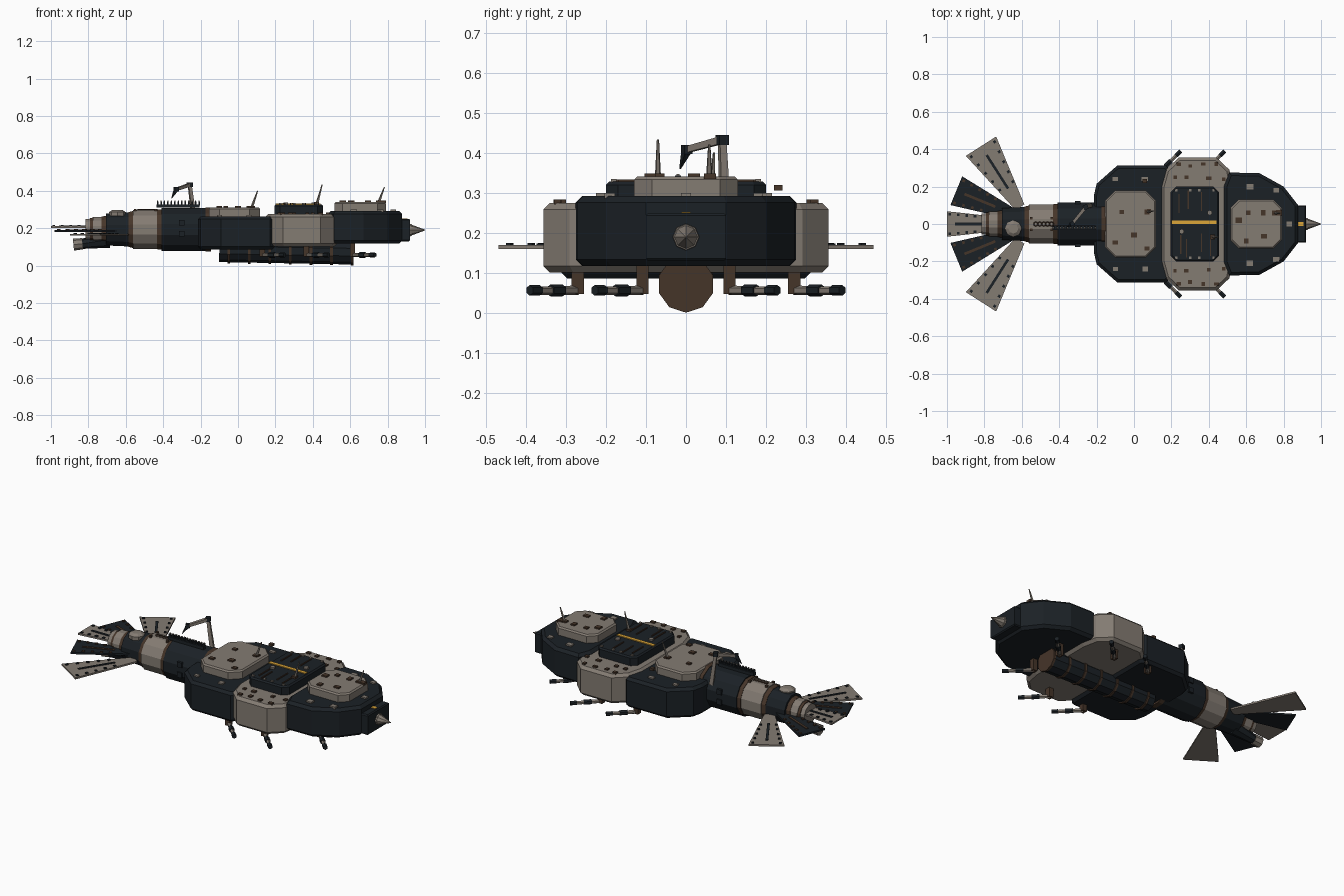
import bpy, bmesh, math, random
from mathutils import Vector, Matrix

if "Cube" in bpy.data.objects:
    bpy.data.objects.remove(bpy.data.objects["Cube"])
random.seed(4)

def mat(name, c):
    m = bpy.data.materials.new(name)
    m.diffuse_color = (*c, 1)
    m.use_nodes = True
    m.node_tree.nodes["Principled BSDF"].inputs["Base Color"].default_value = m.diffuse_color
    return m
DARK = mat("dark_armour", (0.011, 0.015, 0.019))
TAN = mat("tan_armour", (0.23, 0.20, 0.17))
BROWN = mat("brown_metal", (0.06, 0.035, 0.022))
GOLD = mat("gold_stripe", (0.72, 0.38, 0.04))

def finish(name, bm, m):
    bmesh.ops.recalc_face_normals(bm, faces=bm.faces)
    me = bpy.data.meshes.new(name)
    bm.to_mesh(me)
    bm.free()
    me.materials.append(m)
    ob = bpy.data.objects.new(name, me)
    bpy.context.collection.objects.link(ob)
    return ob

def prism(name, half, z0, z1, m, bev=0.0):
    """Upright slab from half an outline mirrored over y = 0, with chamfered rims."""
    pts = half + [(x, -y) for x, y in reversed(half)]
    return slab(name, pts, z0, z1, m, bev)

def slab(name, pts, z0, z1, m, bev=0.0):
    bm = bmesh.new()
    f = bm.faces.new([bm.verts.new((x, y, z0)) for x, y in pts])
    r = bmesh.ops.extrude_face_region(bm, geom=[f], use_keep_orig=True)
    for v in r["geom"]:
        if isinstance(v, bmesh.types.BMVert):
            v.co.z = z1
    bmesh.ops.recalc_face_normals(bm, faces=bm.faces)
    if bev:
        rim = [e for e in bm.edges if abs(e.verts[0].co.z - e.verts[1].co.z) < 1e-6]
        bmesh.ops.bevel(bm, geom=rim, offset=bev, segments=1, affect='EDGES')
    return finish(name, bm, m)

def add_rod(bm, a, b, r0, r1, n, spin=0.0):
    a, b = Vector(a), Vector(b)
    d = b - a
    M = Matrix.Translation((a + b) / 2) @ d.to_track_quat('Z', 'Y').to_matrix().to_4x4() @ Matrix.Rotation(spin, 4, 'Z')
    bmesh.ops.create_cone(bm, cap_ends=True, segments=n, radius1=r0, radius2=r1, depth=d.length, matrix=M)

def rod(name, a, b, r0, r1, n, m, spin=0.0):
    bm = bmesh.new()
    add_rod(bm, a, b, r0, r1, n, spin)
    return finish(name, bm, m)

def boxes(name, items, m):
    """Many boxes in one object: (centre, size, turn about z)."""
    bm = bmesh.new()
    for c, s, t in items:
        bmesh.ops.create_cube(bm, size=1, matrix=Matrix.Translation(c) @ Matrix.Rotation(t, 4, 'Z') @ Matrix.Diagonal((*s, 1)))
    return finish(name, bm, m)

def octo(x0, x1, hy, c):
    return [(x0, hy - c), (x0 + c, hy), (x1 - c, hy), (x1, hy - c)]

# Three overlapping body hulls
prism("rear_hull", [(-.215, .15), (-.2, .215), (-.09, .312), (.17, .312), (.2, .28)], .087, .263, DARK, .015)
prism("middle_hull", [(.145, .2), (.17, .29), (.24, .356), (.44, .356), (.51, .29), (.53, .2)], .102, .275, TAN, .016)
prism("front_hull", [(.48, .2), (.51, .275), (.67, .272), (.8, .2), (.878, .1)], .118, .292, DARK, .016)

# Raised deck plates
prism("rear_deck", octo(-.155, .117, .18, .055), .25, .312, TAN, .008)
prism("middle_deck", octo(.195, .455, .2, .03), .26, .328, DARK, .008)
prism("front_deck", octo(.515, .79, .13, .045), .28, .341, TAN, .008)
boxes("deck_stripe", [((.32, .01, .33), (.24, .02, .006), 0)], GOLD)

# Nose block and spike
prism("nose_block", [(.85, .1), (.92, .1)], .13, .25, DARK, .006)
rod("nose_collar", (.915, 0, .19), (.928, 0, .19), .034, .032, 8, TAN)
rod("nose_spike", (.925, 0, .19), (1, 0, .19), .03, .002, 8, TAN)
boxes("nose_marker", [((.89, 0, .25), (.03, .022, .005), 0)], GOLD)

# Belly tube with rings
rod("belly_tube", (-.1, 0, .083), (.61, 0, .072), .064, .066, 10, DARK)
bm = bmesh.new()
for i in range(7):
    x = -.05 + i * .11
    add_rod(bm, (x - .007, 0, .082 - i * .0016), (x + .007, 0, .082 - i * .0016), .071, .071, 10)
finish("belly_rings", bm, BROWN)

# Tail body: stepped drums and rings along x
for n, x0, x1, r0, r1, m in [
        ("tail_root_ring", -.175, -.145, .121, .121, BROWN), ("tail_drum_front", -.41, -.15, .118, .118, DARK),
        ("tail_ring_a", -.432, -.408, .109, .112, BROWN), ("tail_drum_tan", -.562, -.428, .107, .107, TAN),
        ("tail_ring_b", -.585, -.56, .096, .103, BROWN), ("tail_drum_rear", -.705, -.582, .088, .094, DARK),
        ("tail_ring_c", -.73, -.7, .072, .076, BROWN), ("tail_neck", -.775, -.728, .07, .07, TAN),
        ("tail_ring_d", -.79, -.772, .064, .066, BROWN), ("tail_end", -.815, -.788, .058, .06, TAN)]:
    rod(n, (x0, 0, .193), (x1, 0, .193), r0, r1, 12, m, math.pi / 12)
rod("tail_pod", (-.84, 0, .115), (-.69, 0, .14), .026, .045, 8, DARK)
rod("tail_pod_nozzle", (-.88, 0, .112), (-.832, 0, .117), .032, .03, 8, TAN)
rod("tail_turret", (-.645, -.025, .265), (-.645, -.025, .286), .045, .045, 8, TAN)
rod("tail_turret_cap", (-.645, -.025, .286), (-.645, -.025, .298), .045, .026, 8, TAN)

# Fan of tail fins with slots and bolts
def fin(name, p, q, w0, w1, z, m, trim):
    p, q = Vector(p), Vector(q)
    d = (q - p).normalized()
    s = Vector((-d.y, d.x))
    slab(name, [tuple(v) for v in (p + s * w0, q + s * w1, q - s * w1, p - s * w0)], z - .005, z + .005, m)
    mid, ang = p.lerp(q, .58), math.atan2(d.y, d.x)
    items = [((mid.x, mid.y, z + .006), ((q - p).length * .55, .014, .005), ang)]
    for t in (.35, .5, .65, .8, .95):
        w = (w0 + (w1 - w0) * t) * .8
        items += [((*(p.lerp(q, t) + s * w * k), z + .007), (.014, .014, .007), ang) for k in (-1, 1)]
    boxes(name + "_trim", items, trim)
for side, k in (("left", 1), ("right", -1)):
    fin("outer_fin_" + side, (-.61, .09 * k), (-.818, .416 * k), .028, .096, .165, TAN, DARK)
    fin("inner_fin_" + side, (-.65, .055 * k), (-.95, .178 * k), .03, .083, .185, DARK, BROWN)
fin("centre_fin", (-.7, 0), (-1, 0), .035, .068, .206, TAN, DARK)

# Top rail with teeth, and chain links behind it
boxes("top_rail", [((-.32, -.02, .319), (.23, .022, .018), 0)] +
      [((-.43 + i * .0185, -.02, .333), (.008, .016, .022), 0) for i in range(13)], DARK)
boxes("top_rail_studs", [((-.43 + i * .0185, -.02, .345), (.006, .008, .004), 0) for i in range(13)], TAN)
for i in range(5):
    bpy.ops.mesh.primitive_torus_add(major_segments=8, minor_segments=4, major_radius=.011, minor_radius=.003,
                                     location=(-.525 + i * .021, 0, .299))
    bpy.context.object.name = "chain_link"
    bpy.context.object.data.materials.append(BROWN)

# Folding crane
shoulder, elbow, tip = (-.258, .09, .432), (-.33, .002, .408), (-.355, -.015, .36)
rod("crane_column", (-.235, .098, .25), shoulder, .016, .012, 4, TAN, math.pi / 4)
rod("crane_arm", shoulder, elbow, .013, .011, 4, TAN, math.pi / 4)
rod("crane_hook", elbow, tip, .014, .002, 4, DARK, math.pi / 4)
boxes("crane_joints", [(shoulder, (.026, .026, .024), .4), (elbow, (.022, .022, .022), .4)], DARK)

# Masts on the decks
for n, a, b in [("rear_mast", (.07, .065, .3), (.105, .07, .4)), ("middle_mast", (.42, -.07, .32), (.45, -.07, .433)),
                ("front_mast", (.75, .058, .33), (.783, .058, .42))]:
    rod(n, a, b, .009, .003, 5, TAN)
    boxes(n + "_foot", [((a[0], a[1], a[2] + .012), (.026, .026, .014), 0)], BROWN)

# Six jointed legs, angled forward and outward
for tag, x, y, top in (("rear", .13, .27, .13), ("middle", .365, .27, .13), ("front", .612, .108, .14)):
    for side, k in (("left", 1), ("right", -1)):
        P = lambda t, z=.057: (x + t, k * (y + t), z)
        n = tag + "_leg_" + side
        boxes(n + "_post", [((x, k * y, (top + .048) / 2), (.028, .03, top - .048), 0)], BROWN)
        rod(n + "_link", P(.0), P(.115, .056), .012, .01, 6, TAN)
        bm = bmesh.new()
        for t0, t1, r in ((.038, .068, .015), (.095, .12, .013)):
            add_rod(bm, P(t0), P(t1), r, r, 6)
        finish(n + "_joints", bm, DARK)

# Hatches and fittings on the decks and hull rims
def scatter(name, pts, z, s, m):
    boxes(name, [((x, y, z), (s * random.uniform(.8, 1.4), s * random.uniform(.8, 1.2), .014), 0) for x, y in pts], m)
scatter("rear_fittings", [(.058, .23), (-.065, .065), (.08, .07), (0, -.06), (-.1, -.1), (.07, -.13)], .313, .024, BROWN)
scatter("front_fittings", [(.61, .06), (.69, .06), (.775, .06), (.695, -.065), (.6, -.09), (.56, .02)], .342, .026, BROWN)
scatter("rear_rim_fittings", [(.058, .24), (.06, -.24), (-.1, .24), (-.1, -.24)], .264, .025, TAN)
scatter("front_rim_fittings", [(.62, .2), (.76, .18), (.76, -.19), (.62, -.21), (.83, 0)], .293, .026, TAN)
scatter("middle_rim_fittings", [(a, b * k) for k in (1, -1) for a, b in
        ((.24, .32), (.3, .31), (.37, .32), (.44, .32), (.22, .25), (.28, .25), (.4, .245), (.48, .24))], .276, .02, BROWN)
boxes("deck_pipes", [((x, y, .33), (.006, .1, .008), 0) for x, y in
      ((.24, .11), (.29, .13), (.36, .12), (.25, -.11), (.28, -.13), (.36, -.1), (.41, -.12))], BROWN)
boxes("deck_bolts", [((x, y, .33), (.013, .013, .009), 0) for x in (.225, .3, .35, .425) for y in (.18, -.18)], TAN)
for x, y in ((.405, .06), (.255, -.04)):
    rod("deck_valve", (x, y, .325), (x, y, .338), .014, .014, 6, TAN)
boxes("tail_fittings", [((-.3, .115 * k, .19 + d), (.03, .014, .03), 0) for k in (1, -1) for d in (-.02, .04)], DARK)
boxes("tail_bolts", [((x, y, .297), (.014, .014, .012), 0) for x in (-.55, -.44) for y in (.03, -.03)], BROWN)
